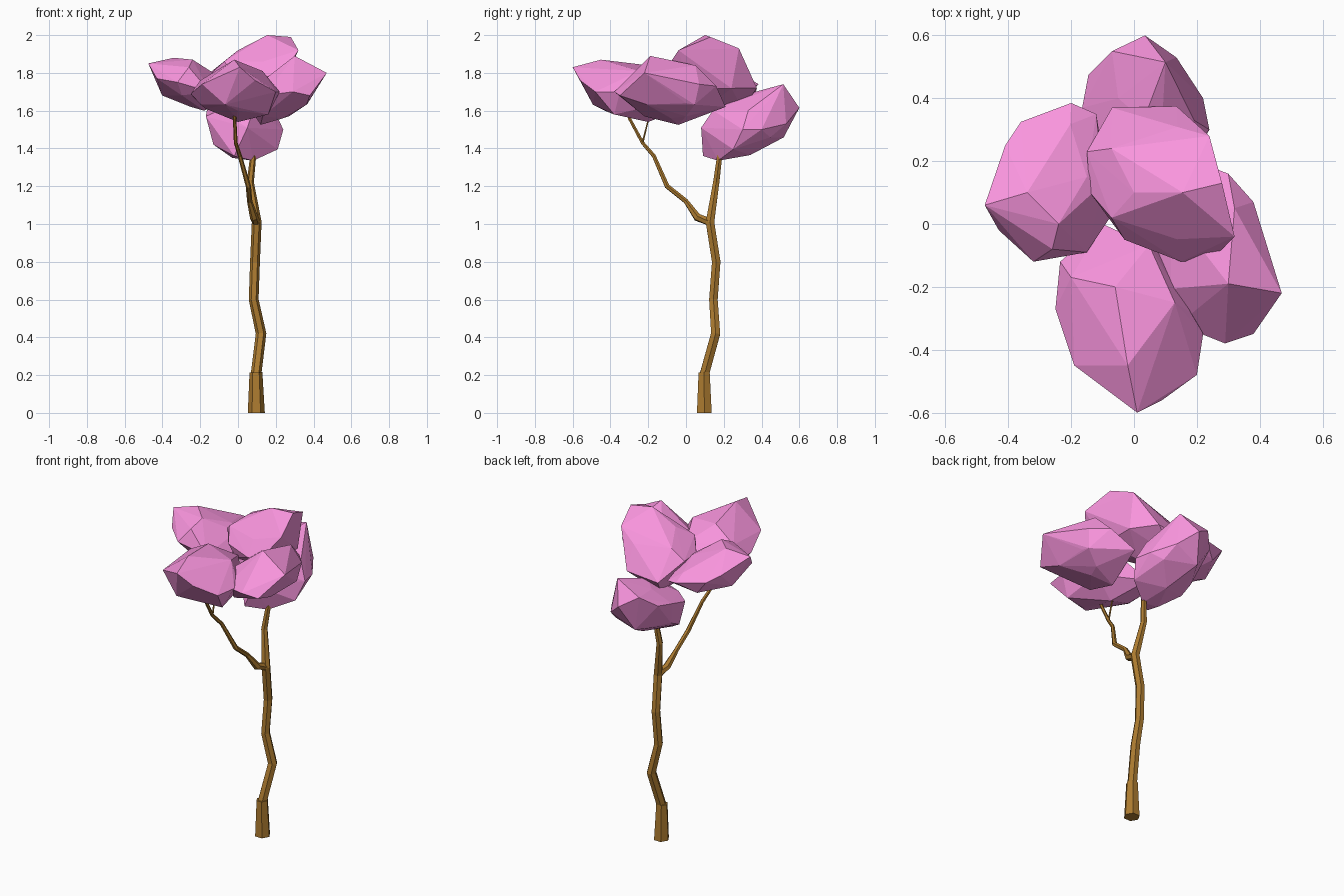
import bpy, bmesh, math
from mathutils import Vector


def material(name, rgb):
    m = bpy.data.materials.new(name)
    m.diffuse_color = (*rgb, 1)
    return m


bark = material("bark", (0.42, 0.20, 0.03))
blossom = material("blossom", (0.95, 0.30, 0.73))


def finish(bm, name, mat):
    bmesh.ops.recalc_face_normals(bm, faces=bm.faces)
    me = bpy.data.meshes.new(name)
    bm.to_mesh(me)
    bm.free()
    me.materials.append(mat)
    ob = bpy.data.objects.new(name, me)
    bpy.context.collection.objects.link(ob)


def limb(name, path, sides=6):
    """Faceted tube along points (x, y, z, radius)."""
    bm = bmesh.new()
    pts = [Vector(p[:3]) for p in path]
    rings = []
    for i, p in enumerate(pts):
        t = (pts[min(i + 1, len(pts) - 1)] - pts[max(i - 1, 0)]).normalized()
        if p.z == 0:
            t = Vector((0, 0, 1))
        u = Vector((0, 1, 0)).cross(t) if abs(t.y) < 0.9 else Vector((1, 0, 0))
        u.normalize()
        v = t.cross(u)
        r = path[i][3]
        rings.append([bm.verts.new(p + r * (u * math.cos(a) + v * math.sin(a)))
                      for a in (2 * math.pi * k / sides for k in range(sides))])
    for a, b in zip(rings, rings[1:]):
        for k in range(sides):
            j = (k + 1) % sides
            bm.faces.new((a[k], a[j], b[j], b[k]))
    bm.faces.new(rings[0])
    bm.faces.new(rings[-1])
    finish(bm, name, bark)


def crown(name, centre, radii, corners):
    """Faceted leaf clump: hull of a squashed icosahedron and its outer corners."""
    bm = bmesh.new()
    bmesh.ops.create_icosphere(bm, subdivisions=1, radius=1)
    points = [Vector(centre) + Vector(r * c for r, c in zip(radii, v.co)) for v in bm.verts]
    bm.clear()
    for p in points + [Vector(c) for c in corners]:
        bm.verts.new(p)
    bmesh.ops.convex_hull(bm, input=bm.verts[:])
    bmesh.ops.delete(bm, geom=[v for v in bm.verts if not v.link_faces], context='VERTS')
    finish(bm, name, blossom)


# Flared foot and trunk
limb("trunk_foot", [(.097, .097, 0, .045), (.095, .096, .215, .034)])
limb("trunk", [(.095, .096, .2, .028), (.122, .157, .42, .028),
               (.083, .145, .6, .026), (.09, .16, .8, .026), (.099, .127, 1.01, .026),
               (.065, .16, 1.22, .019), (.08, .178, 1.36, .016), (.08, .2, 1.5, .01)])

# Side branch and its twig
limb("branch", [(.097, .13, 1.01, .024), (.085, .06, 1.035, .022), (.062, 0, 1.12, .014),
                (.055, -.1, 1.2, .014), (.01, -.17, 1.36, .011), (-.012, -.23, 1.43, .01),
                (-.018, -.3, 1.56, .009), (-.015, -.32, 1.65, .006)])
limb("twig", [(-.01, -.23, 1.43, .006), (-.012, -.2, 1.55, .004), (-.015, -.19, 1.62, .003)])

# Leaf clumps
crown("top_clump", (.08, .13, 1.79), (.21, .21, .16),
      [(.155, .1, 2.0), (.28, .13, 1.99), (.32, -.04, 1.92), (.24, .28, 1.93),
       (.135, .375, 1.72), (-.07, .37, 1.7), (-.15, .23, 1.8), (-.14, .1, 1.8),
       (0, .1, 1.92), (-.03, -.05, 1.79), (.24, -.12, 1.8), (.15, -.12, 1.78),
       (-.04, .3, 1.61), (-.02, .15, 1.6)])
crown("right_clump", (.24, -.08, 1.69), (.17, .24, .13),
      [(.47, -.22, 1.8), (.3, -.19, 1.89), (.32, .05, 1.84), (.38, .07, 1.74), (.3, .16, 1.73),
       (.17, .21, 1.62), (.29, -.38, 1.7), (.38, -.35, 1.68), (.14, -.32, 1.68),
       (.12, -.04, 1.525), (.37, 0, 1.64), (.13, -.22, 1.57), (.03, -.07, 1.66), (.27, .0, 1.57)])
crown("front_clump", (-.01, -.28, 1.69), (.21, .25, .13),
      [(.01, -.6, 1.83), (.09, -.56, 1.76), (-.02, -.45, 1.87), (.13, -.25, 1.81),
       (-.06, -.2, 1.84), (-.2, -.17, 1.76), (-.19, -.45, 1.74), (.2, -.48, 1.7),
       (.22, -.35, 1.7), (-.25, -.27, 1.69), (-.235, -.12, 1.67), (-.1, 0, 1.62),
       (0, -.2, 1.54), (.16, -.38, 1.58), (-.17, -.25, 1.61), (0, -.43, 1.6)])
crown("left_clump", (-.25, .13, 1.73), (.17, .22, .11),
      [(-.475, .06, 1.85), (-.34, .1, 1.88), (-.24, .0, 1.87), (-.41, .25, 1.79),
       (-.36, .325, 1.76), (-.2, .385, 1.74), (-.12, .35, 1.72), (-.15, .15, 1.81),
       (-.43, -.02, 1.77), (-.32, -.12, 1.75), (-.26, -.08, 1.83), (-.15, -.09, 1.7),
       (-.07, .03, 1.65), (-.18, .1, 1.6)])
crown("back_clump", (.03, .33, 1.53), (.18, .22, .16),
      [(.035, .6, 1.615), (-.07, .55, 1.68), (.1, .515, 1.74), (-.145, .475, 1.62),
       (-.165, .37, 1.6), (.135, .53, 1.53), (.22, .4, 1.5), (.24, .3, 1.5), (.21, .25, 1.395),
       (-.13, .25, 1.42), (-.17, .25, 1.57), (.08, .17, 1.335), (-.03, .17, 1.35),
       (-.02, .09, 1.36), (.05, .08, 1.51), (.05, .34, 1.365), (-.05, .4, 1.67)])
